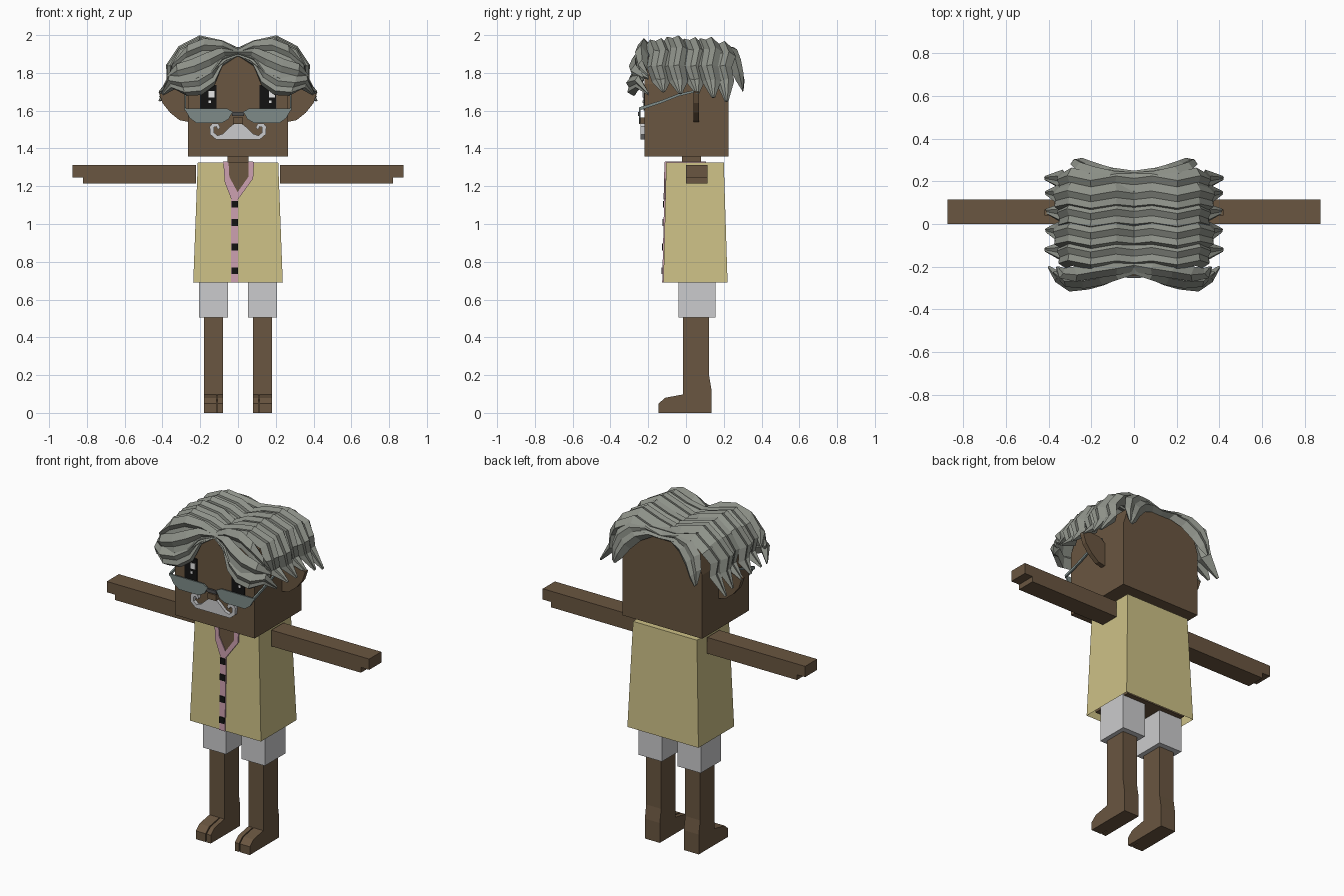
import bpy, bmesh
from mathutils import Vector

cube = bpy.data.objects.get("Cube")
if cube:
    bpy.data.objects.remove(cube, do_unlink=True)


def material(name, r, g, b):
    m = bpy.data.materials.new(name)
    m.use_nodes = True
    m.diffuse_color = (r, g, b, 1)
    m.node_tree.nodes["Principled BSDF"].inputs["Base Color"].default_value = (r, g, b, 1)
    return m


SKIN = material("brown skin", .144, .093, .052)
SHIRT = material("straw shirt", .61, .53, .24)
PINK = material("pink trim", .60, .35, .43)
PALE = material("pale cloth", .60, .60, .61)
HAIR = material("grey hair", .27, .285, .25)
LENS = material("lens grey", .21, .26, .25)
FRAME = material("dark frame", .08, .08, .08)
BLACK = material("black", .006, .006, .006)
WHITE = material("white", .85, .85, .85)


def finish(name, bm, mat, mirror=False):
    bmesh.ops.recalc_face_normals(bm, faces=bm.faces)
    mesh = bpy.data.meshes.new(name)
    bm.to_mesh(mesh)
    bm.free()
    mesh.materials.append(mat)
    ob = bpy.data.objects.new(name, mesh)
    bpy.context.collection.objects.link(ob)
    if mirror:
        ob.modifiers.new("Mirror", 'MIRROR')
    return ob


def prism(name, pts, lo, hi, mat, axis='y', mirror=False, lean=None):
    """Extrude a flat outline: (x, z) along y, or (y, z) along x."""
    bm = bmesh.new()
    rings = []
    for d in (lo, hi):
        ring = []
        for a, z in pts:
            off = lean(z) if lean else 0
            ring.append(bm.verts.new((a, d + off, z) if axis == 'y' else (d, a, z)))
        rings.append(ring)
    bm.faces.new(rings[0])
    bm.faces.new(rings[1][::-1])
    n = len(pts)
    for i in range(n):
        j = (i + 1) % n
        bm.faces.new((rings[0][i], rings[1][i], rings[1][j], rings[0][j]))
    return finish(name, bm, mat, mirror)


def box(name, x, y, z, mat, mirror=False, lean=None):
    pts = [(x[0], z[0]), (x[1], z[0]), (x[1], z[1]), (x[0], z[1])]
    return prism(name, pts, y[0], y[1], mat, mirror=mirror, lean=lean)


def lock(name, path, across, widths, thick):
    """Sweep a creased section along a path to make a mirrored hair lock."""
    path = [Vector(p) for p in path]
    across = Vector(across).normalized()
    section = [(-.5, -.1), (-.3, .4), (-.05, .3), (.2, .5), (.5, .05), (0, -.5)]
    bm = bmesh.new()
    rings = []
    last = len(path) - 1
    for i, p in enumerate(path):
        t = (path[min(i + 1, last)] - path[max(i - 1, 0)]).normalized()
        n = t.cross(across).normalized()
        w = widths[i]
        h = thick if i < last - 1 else thick * (.8 if i < last else .15)
        ring = [bm.verts.new(p + across * a * w + n * b * h) for a, b in section]
        if i == 0:
            for v in ring:
                v.co.x = 0
        rings.append(ring)
    for r, s in zip(rings, rings[1:]):
        for i in range(6):
            j = (i + 1) % 6
            bm.faces.new((r[i], r[j], s[j], s[i]))
    bm.faces.new(rings[-1])
    return finish(name, bm, HAIR, True)


# Head, neck and ears
prism("head", [(-.265, 1.357), (.265, 1.357), (.265, 1.74), (.23, 1.85), (.1, 1.91),
               (-.1, 1.91), (-.23, 1.85), (-.265, 1.74)], -.22, .225, SKIN)
box("neck", (-.055, .055), (-.02, .08), (1.3, 1.37), SKIN)
prism("ears", [(.26, 1.54), (.31, 1.55), (.36, 1.59), (.4, 1.64), (.42, 1.7), (.36, 1.715),
               (.3, 1.71), (.26, 1.68)], .04, .068, SKIN, mirror=True)
box("nose", (-.027, .027), (-.25, -.21), (1.53, 1.565), SKIN)

# Eyes with highlights
box("eyes", (.115, .2), (-.226, -.219), (1.6, 1.735), BLACK, True)
for x in (-.157, .163):
    box("eye_highlight", (x, x + .032), (-.229, -.224), (1.67, 1.705), WHITE)
    box("eye_glint", (x, x + .015), (-.229, -.224), (1.64, 1.655), WHITE)

# Half-moon glasses
prism("lenses", [(.028, 1.595), (.05, 1.555), (.085, 1.535), (.22, 1.535), (.255, 1.56),
                 (.285, 1.612), (.06, 1.612)], -.25, -.242, LENS, mirror=True)
box("glasses_bridge", (-.032, .032), (-.254, -.242), (1.572, 1.592), FRAME)
prism("glasses_temples", [(-.25, 1.6), (-.25, 1.617), (-.13, 1.655), (-.04, 1.69), (.06, 1.712),
                          (.06, 1.7), (-.04, 1.676), (-.13, 1.64)],
      .274, .284, LENS, axis='x', mirror=True)

# Curled moustache
prism("moustache", [(0, 1.447), (.115, 1.447), (.148, 1.475), (.15, 1.515), (.135, 1.533),
                    (.105, 1.533), (.094, 1.51), (.106, 1.5), (.115, 1.515), (.127, 1.512),
                    (.128, 1.485), (.108, 1.468), (.08, 1.478), (.045, 1.512), (.02, 1.532),
                    (0, 1.532)], -.24, -.215, PALE, mirror=True)

# Shirt shell, open at the bottom, over a brown body
bm = bmesh.new()
top = [bm.verts.new((x, y, 1.325)) for x, y in
       ((-.213, -.105), (.213, -.105), (.213, .2), (-.213, .2))]
hem = [bm.verts.new((x, y, .69)) for x, y in
       ((-.237, -.12), (.237, -.12), (.237, .22), (-.237, .22))]
bm.faces.new(top)
for i in range(4):
    j = (i + 1) % 4
    bm.faces.new((hem[i], hem[j], top[j], top[i]))
finish("shirt", bm, SHIRT)
box("body", (-.2, .2), (-.09, .185), (.71, 1.3), SKIN)


def chest(z):
    return -.105 - .015 * (1.325 - z) / .635


# Neckline, collar, placket and buttons
prism("neck_opening", [(-.06, 1.327), (.07, 1.327), (.07, 1.25), (0, 1.14), (-.03, 1.14)],
      -.004, .002, SKIN, lean=chest)
prism("collar_right", [(-.078, 1.327), (-.05, 1.327), (-.046, 1.25), (0, 1.165), (0, 1.13),
                       (-.035, 1.13), (-.07, 1.22)], -.009, .001, PINK, lean=chest)
prism("collar_left", [(.055, 1.327), (.085, 1.327), (.08, 1.24), (.0, 1.13), (-.005, 1.165),
                      (.055, 1.25)], -.009, .001, PINK, lean=chest)
box("collar_sides", (.055, .08), (-.11, .1), (1.32, 1.331), PINK, True)
box("collar_back", (-.08, .08), (.085, .105), (1.32, 1.331), PINK)
box("collar_inside", (-.056, .056), (-.108, .088), (1.32, 1.328), SKIN)
box("placket", (-.037, .001), (-.006, .001), (.69, 1.135), PINK, lean=chest)
for z in (1.105, 1.008, .878, .753):
    box("button", (-.035, -.001), (-.012, -.004), (z - .018, z + .018), BLACK, lean=chest)

# Arms with stepped fingers
prism("arms", [(.222, 1.215), (.82, 1.215), (.82, 1.247), (.875, 1.247), (.875, 1.312),
               (.222, 1.312)], 0, .115, SKIN, mirror=True)

# Shorts, legs and split-toed feet
box("shorts", (.052, .207), (-.04, .155), (.505, .72), PALE, True)
prism("legs", [(-.015, .09), (-.015, .6), (.122, .6), (.122, .2), (.135, .12), (.135, 0),
               (-.015, 0)], .08, .18, SKIN, axis='x', mirror=True)
toe = [(-.145, 0), (0, 0), (0, .1), (-.03, .095), (-.11, .08), (-.145, .05)]
prism("big_toes", toe, .08, .108, SKIN, axis='x', mirror=True)
prism("small_toes", toe, .114, .18, SKIN, axis='x', mirror=True)
box("foot_core", (.09, .17), (-.1, 0), (0, .07), SKIN, True)

# Hair strips combed outward from the centre parting
strips = [(-.145, -.015, 1.7), (-.055, .0, 1.69), (.035, -.01, 1.69), (.12, -.008, 1.67), (.19, -.03, 1.65)]
for i, (y, dz, tip) in enumerate(strips):
    s = .012 if i % 2 else -.008
    lock("hair_strip", [(0, y, 1.90), (.09, y + .01, 1.937 + dz), (.2, y - .01, 1.963 + dz),
                        (.29, y + .012, 1.915 + dz), (.335 + s, y - .005, 1.83),
                        (.34 + s, y + .015, 1.755), (.425 - abs(s), y + .025, tip)],
         (0, 1, 0), (.12, .125, .12, .125, .115, .1, .02), .072)

# Wavy fringe at the front
lock("fringe_upper", [(0, -.19, 1.90), (.09, -.205, 1.925), (.19, -.22, 1.925), (.28, -.235, 1.885),
                      (.34, -.23, 1.82), (.36, -.2, 1.78)],
     (-.2, 0, 1), (.05, .09, .12, .13, .1, .03), .07)
lock("fringe_middle", [(0, -.2, 1.9), (.08, -.225, 1.89), (.15, -.25, 1.845), (.23, -.265, 1.81),
                       (.31, -.265, 1.79), (.375, -.225, 1.77)],
     (.25, 0, 1), (.04, .09, .13, .13, .12, .03), .075)
lock("fringe_lower", [(0, -.2, 1.895), (.09, -.23, 1.86), (.14, -.255, 1.78), (.21, -.275, 1.735),
                      (.29, -.285, 1.73), (.35, -.25, 1.75), (.4, -.2, 1.69)],
     (.35, 0, 1), (.02, .05, .1, .11, .11, .08, .02), .065)

# Swept locks at the back
lock("back_lock", [(0, .215, 1.90), (.09, .225, 1.915), (.17, .245, 1.895), (.23, .265, 1.84),
                   (.262, .285, 1.77), (.275, .3, 1.71)],
     (-.7, 0, -.7), (.05, .08, .12, .13, .1, .03), .065)
